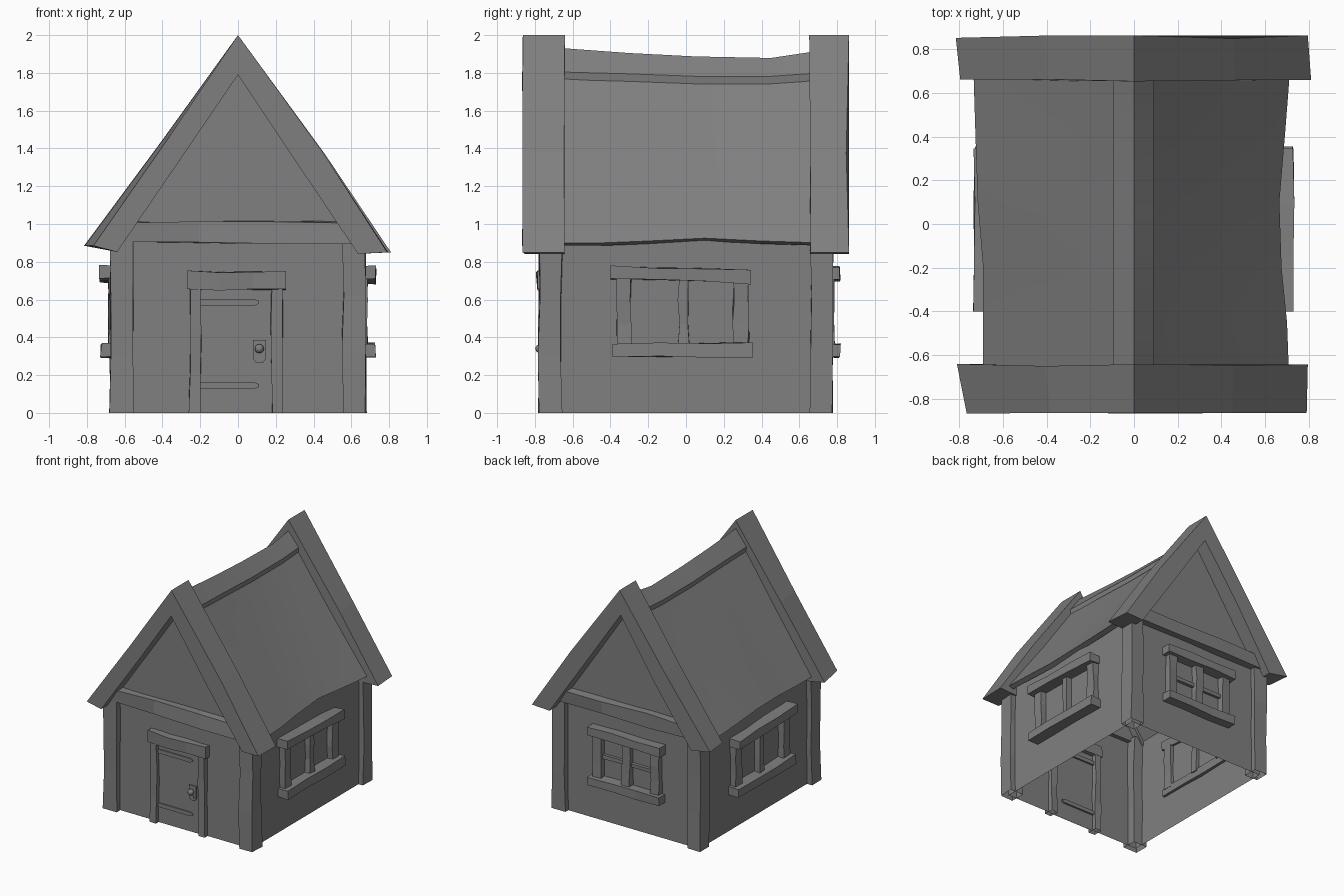
import bpy, bmesh, math, random
from mathutils import Vector, Matrix

if "Cube" in bpy.data.objects:
    bpy.data.objects.remove(bpy.data.objects["Cube"])

random.seed(4)
grey = bpy.data.materials.new("weathered grey")
grey.diffuse_color = (0.215, 0.215, 0.215, 1)
grey.use_nodes = True
grey.node_tree.nodes["Principled BSDF"].inputs["Base Color"].default_value = grey.diffuse_color


def finish(name, bm, smooth=False):
    bmesh.ops.recalc_face_normals(bm, faces=bm.faces)
    me = bpy.data.meshes.new(name)
    bm.to_mesh(me)
    bm.free()
    me.materials.append(grey)
    ob = bpy.data.objects.new(name, me)
    bpy.context.collection.objects.link(ob)
    if smooth:
        bpy.ops.object.select_all(action='DESELECT')
        ob.select_set(True)
        bpy.context.view_layer.objects.active = ob
        bpy.ops.object.shade_smooth_by_angle(angle=math.radians(30))
    return ob


def timber(name, x, y, z, cuts=2, wobble=0.006, tilt=0.0, m=None, open_bottom=False):
    """Rough-hewn beam: box cut along its longest axis, rings nudged a little."""
    lo, hi = Vector((x[0], y[0], z[0])), Vector((x[1], y[1], z[1]))
    size = hi - lo
    ax = max(range(3), key=lambda i: size[i])
    bm = bmesh.new()
    bmesh.ops.create_cube(bm, size=1)
    if cuts:
        edges = [e for e in bm.edges if abs((e.verts[0].co - e.verts[1].co)[ax]) > 0.5]
        bmesh.ops.subdivide_edges(bm, edges=edges, cuts=cuts)
    if open_bottom:
        bottom = [f for f in bm.faces if f.calc_center_median().z < -0.49]
        bmesh.ops.delete(bm, geom=bottom, context='FACES_ONLY')
    for v in bm.verts:
        t = v.co[ax] + 0.5
        v.co = Vector([lo[i] + (v.co[i] + 0.5) * size[i] for i in range(3)])
        for i in range(3):
            if i != ax:
                v.co[i] += random.uniform(-wobble, wobble)
        v.co.z += tilt * t
    if m:
        bm.transform(m)
    return finish(name, bm)


def loft(name, rings, smooth=False):
    """Skin closed rings of points and cap both ends."""
    bm = bmesh.new()
    vs = [[bm.verts.new(p) for p in r] for r in rings]
    n = len(vs[0])
    for a, b in zip(vs, vs[1:]):
        for i in range(n):
            j = (i + 1) % n
            bm.faces.new((a[i], a[j], b[j], b[i]))
    bm.faces.new(vs[0])
    bm.faces.new(vs[-1][::-1])
    return finish(name, bm, smooth)


# wall shell, open below and under the roof
bm = bmesh.new()
W, D = 0.635, 0.735
fr, bk = [[bm.verts.new((x, y, z)) for x, z in
           ((-W, 0), (W, 0), (W, 0.92), (0, 1.82), (-W, 0.92))] for y in (-D, D)]
bm.faces.new(fr)
bm.faces.new(bk[::-1])
bm.faces.new((fr[1], bk[1], bk[2], fr[2]))
bm.faces.new((bk[0], fr[0], fr[4], bk[4]))
finish("walls", bm)

# corner posts
for sx in (-1, 1):
    for sy in (-1, 1):
        timber("corner_post", sorted((sx * 0.555, sx * 0.677)), sorted((sy * 0.66, sy * 0.778)),
               (0, 0.93), open_bottom=True)

# sagging roof slab: y, left eave x, right eave x, eave z, ridge z
stations = ((-0.72, -0.69, 0.71, 0.90, 1.90), (-0.45, -0.69, 0.70, 0.90, 1.885),
            (-0.2, -0.69, 0.675, 0.91, 1.87), (0.1, -0.715, 0.665, 0.925, 1.855),
            (0.4, -0.725, 0.69, 0.91, 1.855), (0.72, -0.735, 0.715, 0.90, 1.89))
rings = []
for y, l, r, e, t in stations:
    s = 0.015
    top = [(l, e), (l / 2, (e + t) / 2 - s), (0, t), (r / 2, (e + t) / 2 - s), (r, e)]
    under = [(r - 0.04, e - 0.015), (0, t - 0.08), (l + 0.04, e - 0.015)]
    rings.append([(x, y, z) for x, z in top + under])
loft("roof", rings, True)

# ridge cap
rings = []
for y, t, c in ((-0.67, 1.932, 1.805), (-0.3, 1.905, 1.795), (0.05, 1.887, 1.782),
                (0.45, 1.879, 1.782), (0.67, 1.912, 1.797)):
    rings.append([(x, y, z) for x, z in
                  ((-0.095, c), (0, t), (0.092, c), (0.088, c - 0.04), (0, t - 0.05), (-0.09, c - 0.04))])
loft("ridge_cap", rings, True)

# barge boards on both gables: y, left end x, right end x, bulge
for name, ends in (("front_barge_boards", ((-0.86, -0.765, 0.79, 0.018), (-0.648, -0.81, 0.795, 0.008))),
                   ("back_barge_boards", ((0.655, -0.795, 0.81, 0.008), (0.855, -0.815, 0.795, 0.012)))):
    rings = []
    for y, l, r, b in ends:
        prof = [(l, 0.885), (l / 2, 1.435), (0, 2.0), (r * 0.57, 1.36 + b), (r, 0.85),
                (0.635, 0.842), (0.31, 1.325), (0, 1.79), (-0.31, 1.335), (-0.64, 0.852)]
        rings.append([(x, y + random.uniform(-0.008, 0.008), z) for x, z in prof])
    loft(name, rings)

# gable tie beams
for s in (-1, 1):
    timber("gable_beam", (-0.62, 0.62), sorted((s * 0.70, s * 0.795)), (0.903, 1.012), wobble=0.008)

# side windows, built on +x and mirrored
for s in (1, -1):
    m = Matrix.Diagonal((s, 1, 1, 1))
    timber("side_window_lintel", (0.61, 0.73), (-0.40, 0.345), (0.71, 0.778), tilt=-0.025, m=m)
    timber("side_window_sill", (0.61, 0.725), (-0.39, 0.355), (0.297, 0.367), m=m)
    for a, b in ((-0.37, -0.29), (-0.04, 0.015), (0.25, 0.33)):
        timber("side_window_upright", (0.61, 0.685), (a, b), (0.35, 0.72), m=m)

# back window
timber("back_window_lintel", (-0.33, 0.33), (0.71, 0.815), (0.70, 0.775))
timber("back_window_sill", (-0.325, 0.325), (0.71, 0.815), (0.297, 0.367))
for a, b in ((-0.30, -0.225), (-0.035, 0.035), (0.225, 0.30)):
    timber("back_window_upright", (a, b), (0.71, 0.783), (0.35, 0.72))
timber("back_window_muntin", (-0.24, 0.24), (0.72, 0.76), (0.52, 0.55), wobble=0.002)

# door with frame
timber("door_panel", (-0.2, 0.18), (-0.742, -0.73), (0, 0.65), 0, 0, open_bottom=True)
timber("door_frame_left", (-0.255, -0.198), (-0.775, -0.70), (0, 0.66), open_bottom=True)
timber("door_frame_right", (0.178, 0.238), (-0.775, -0.70), (0, 0.66), open_bottom=True)
timber("door_lintel", (-0.27, 0.255), (-0.79, -0.70), (0.652, 0.748))


def plate(name, pts, y0, y1):
    loft(name, [[(x, y, z) for x, z in pts] for y in (y0, y1)])


# strap hinges with pointed ends
for z in (0.145, 0.585):
    plate("strap_hinge", [(-0.2, z - 0.016), (0.09, z - 0.016), (0.112, z - 0.006),
                          (0.112, z + 0.006), (0.09, z + 0.016), (-0.2, z + 0.016)], -0.752, -0.715)

# lock plate, keyhole boss and knob
plate("lock_plate", [(0.08, 0.385), (0.08, 0.285), (0.097, 0.263), (0.13, 0.263),
                     (0.147, 0.285), (0.147, 0.385)], -0.752, -0.73)
plate("keyhole_boss", [(0.113 + 0.017 * math.cos(a * math.pi / 4), 0.295 + 0.017 * math.sin(a * math.pi / 4))
                       for a in range(8)], -0.758, -0.745)
bm = bmesh.new()
bmesh.ops.create_uvsphere(bm, u_segments=12, v_segments=8, radius=0.024,
                          matrix=Matrix.Translation((0.113, -0.773, 0.34)))
finish("door_knob", bm, True)
